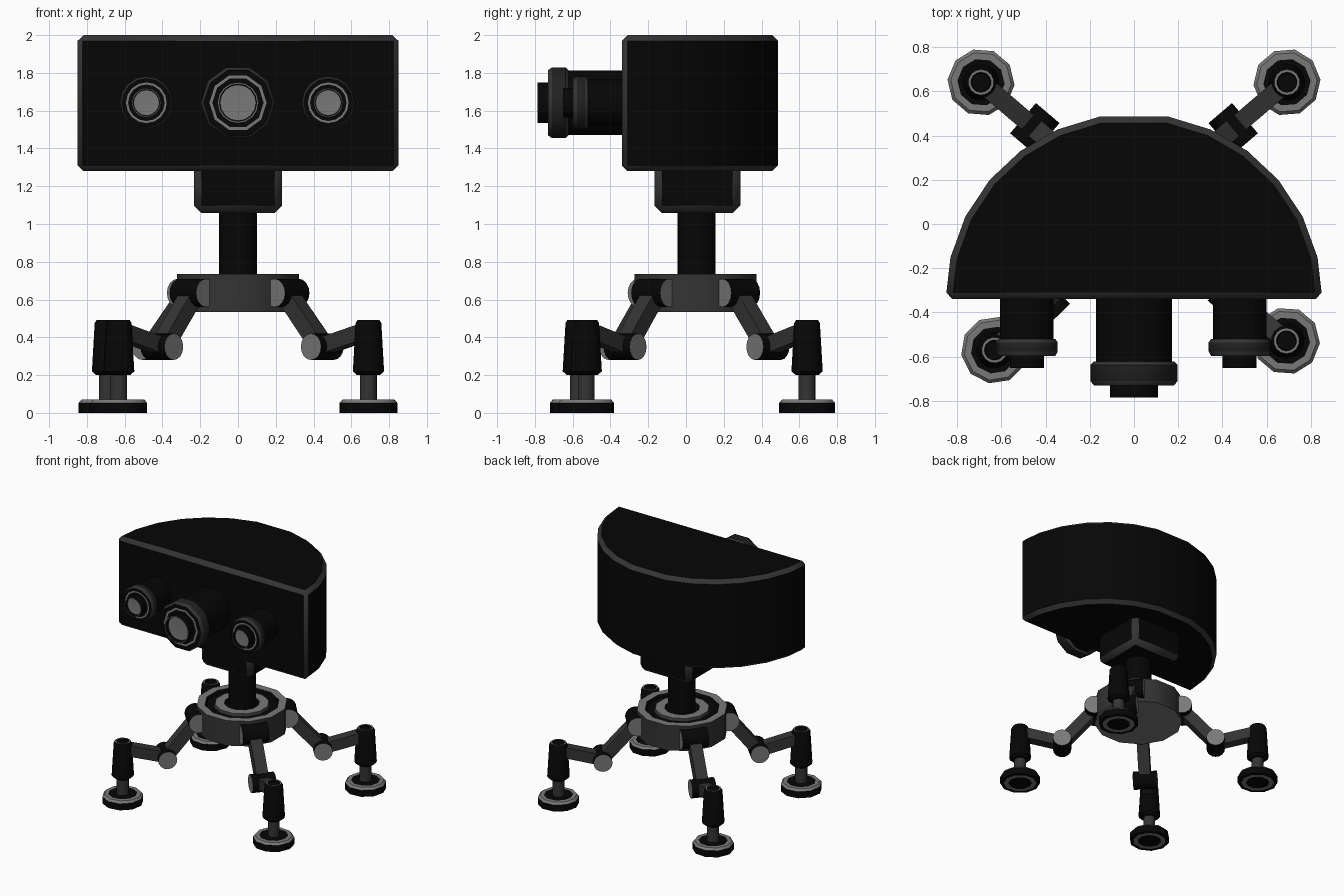
import bpy, bmesh
from math import sin, cos, pi, radians, atan2, hypot
from mathutils import Matrix

cube = bpy.data.objects.get("Cube")
if cube:
    bpy.data.objects.remove(cube, do_unlink=True)


def material(name, value):
    m = bpy.data.materials.new(name)
    m.use_nodes = True
    colour = (value, value, value, 1)
    m.diffuse_color = colour
    m.node_tree.nodes["Principled BSDF"].inputs["Base Color"].default_value = colour
    return m


MATS = [material("black", 0.0018), material("dark_grey", 0.034),
        material("light_grey", 0.19), material("soot", 0.015)]
K, D, L, S = range(4)
T, R = Matrix.Translation, Matrix.Rotation
FORWARD = R(pi / 2, 4, 'X')          # turns a lathe axis towards -y
HUB = T((0, 0.05, 0))


def finish(name, bm, matrix=Matrix()):
    bmesh.ops.recalc_face_normals(bm, faces=bm.faces)
    mesh = bpy.data.meshes.new(name)
    bm.to_mesh(mesh)
    bm.free()
    for m in MATS:
        mesh.materials.append(m)
    ob = bpy.data.objects.new(name, mesh)
    ob.matrix_world = matrix
    bpy.context.collection.objects.link(ob)
    bpy.ops.object.select_all(action='DESELECT')
    ob.select_set(True)
    bpy.context.view_layer.objects.active = ob
    bpy.ops.object.shade_smooth_by_angle(angle=radians(38))


def lathe(name, profile, bands, sides, matrix=Matrix()):
    """Spin (radius, height) points; each band between points has a colour."""
    bm = bmesh.new()
    rings = []
    for r, z in profile:
        n = sides if r > 0 else 1
        rings.append([bm.verts.new((r * cos(2 * pi * i / sides),
                                    r * sin(2 * pi * i / sides), z))
                      for i in range(n)])
    for a, b, mat in zip(rings, rings[1:], bands):
        for i in range(sides):
            j = (i + 1) % sides
            if len(a) == 1:
                vs = (a[0], b[i], b[j])
            elif len(b) == 1:
                vs = (a[i], a[j], b[0])
            else:
                vs = (a[i], a[j], b[j], b[i])
            bm.faces.new(vs).material_index = mat
    finish(name, bm, matrix)


def strut(name, start, end, width, matrix):
    """Square bar between two (radial, height) points of a leg."""
    dx, dz = end[0] - start[0], end[1] - start[1]
    bm = bmesh.new()
    bmesh.ops.create_cube(bm, size=1)
    bmesh.ops.scale(bm, vec=(hypot(dx, dz), width, width), verts=bm.verts)
    for f in bm.faces:
        f.material_index = D
    mid = T(((start[0] + end[0]) / 2, 0, (start[1] + end[1]) / 2))
    finish(name, bm, matrix @ mid @ R(-atan2(dz, dx), 4, 'Y'))


# Head: half-round box with a grey chamfer
bm = bmesh.new()
half = [90, 77, 63.5, 50, 37, 24, 10.5]
angles = [radians(90 - a) for a in half + [-a for a in reversed(half)]]
outline = [bm.verts.new((0.852 * cos(a), -0.34 + 0.84 * sin(a), 1.28)) for a in angles]
base = bm.faces.new(outline)
top = bmesh.ops.extrude_face_region(bm, geom=[base])
bmesh.ops.translate(bm, vec=(0, 0, 0.72),
                    verts=[v for v in top["geom"] if isinstance(v, bmesh.types.BMVert)])
bmesh.ops.recalc_face_normals(bm, faces=bm.faces)
rim = [e for e in bm.edges
       if abs(e.verts[0].co.z - e.verts[1].co.z) < 0.01
       or (e.verts[0].co.y < -0.33 and e.verts[1].co.y < -0.33)]
bmesh.ops.bevel(bm, geom=rim, offset=0.03, segments=1, affect='EDGES', material=D)
finish("head", bm)

# Neck block with chamfered edges, and the pole
bm = bmesh.new()
bmesh.ops.create_cube(bm, size=1)
bmesh.ops.scale(bm, vec=(0.465, 0.455, 0.27), verts=bm.verts)
bmesh.ops.bevel(bm, geom=bm.edges[:], offset=0.04, segments=1, affect='EDGES', material=D)
finish("neck_block", bm, T((0, 0.06, 1.192)))
lathe("pole", [(0.1, 0.7), (0.1, 1.1)], [K], 24, T((0, 0.055, 0)))


def lens(side, x, r, front, sides):
    """Barrel, collar and hollow nose; r is collar radius, front its reach."""
    m = T((x, 0, 1.642)) @ FORWARD
    back = front - 0.55 * r
    lathe(side + "_lens_barrel", [(0.87 * r, 0.32), (0.87 * r, back + 0.02)], [K], 24, m)
    lathe(side + "_lens_collar",
          [(0.8 * r, back), (0.92 * r, back), (r, back + 0.015), (r, front - 0.02),
           (0.92 * r, front), (0.77 * r, front), (0.69 * r, front), (0.5 * r, front)],
          [K, D, S, D, K, L, K], sides, m)
    nose, tip = 0.55 * r, front + 0.055
    lathe(side + "_lens_nose",
          [(nose, front - 0.01), (nose, tip), (0.92 * nose, tip),
           (0.88 * nose, tip - 0.03), (0, tip - 0.035)], [K, L, K, L], 16, m)


lens("middle", 0, 0.197, 0.73, 10)
lens("left", 0.478, 0.14, 0.597, 16)
lens("right", -0.485, 0.14, 0.597, 16)

# Hub: many-sided body with concentric rings on top and a pale underside
lathe("hub", [(0, 0.533), (0.335, 0.533), (0.335, 0.735), (0.275, 0.735),
              (0.265, 0.715), (0.21, 0.715), (0.2, 0.735), (0.13, 0.735),
              (0.12, 0.72), (0, 0.72)],
      [L, D, L, K, K, D, L, K, K], 12, HUB @ R(pi / 12, 4, 'Z'))


# Legs: hip, two struts, knee, ankle and foot pad
def joint(name, radial, z, r, half, frame):
    lathe(name, [(0, -half), (r, -half), (r, half), (0, half)], [L, K, L], 16,
          frame @ T((radial, 0, z)) @ FORWARD)


for label, angle, reach in [("front_left", -40, 0.9), ("back_left", 40.5, 0.91),
                            ("back_right", 139.5, 0.91), ("front_right", 224.5, 0.885)]:
    frame = HUB @ R(radians(angle), 4, 'Z')
    hip, knee, ankle = (0.335, 0.635), (reach - 0.32, 0.35), (reach, 0.435)
    joint(label + "_hip", *hip, 0.075, 0.1, frame)
    joint(label + "_knee", *knee, 0.07, 0.09, frame)
    strut(label + "_upper_leg", hip, knee, 0.09, frame)
    strut(label + "_lower_leg", knee, ankle, 0.085, frame)
    foot = frame @ T((reach, 0, 0))
    lathe(label + "_ankle",
          [(0, 0.2), (0.06, 0.2), (0.083, 0.22), (0.068, 0.475), (0.058, 0.492),
           (0.046, 0.492), (0.042, 0.482), (0, 0.482)],
          [K, K, K, K, L, K, K], 14, foot)
    lathe(label + "_foot_post", [(0.045, 0.05), (0.045, 0.21)], [D], 12, foot)
    lathe(label + "_foot_pad",
          [(0, 0), (0.09, 0), (0.125, 0), (0.152, 0), (0.152, 0.053), (0.137, 0.07),
           (0.107, 0.07), (0, 0.07)],
          [K, L, K, K, L, L, K], 10, foot)
